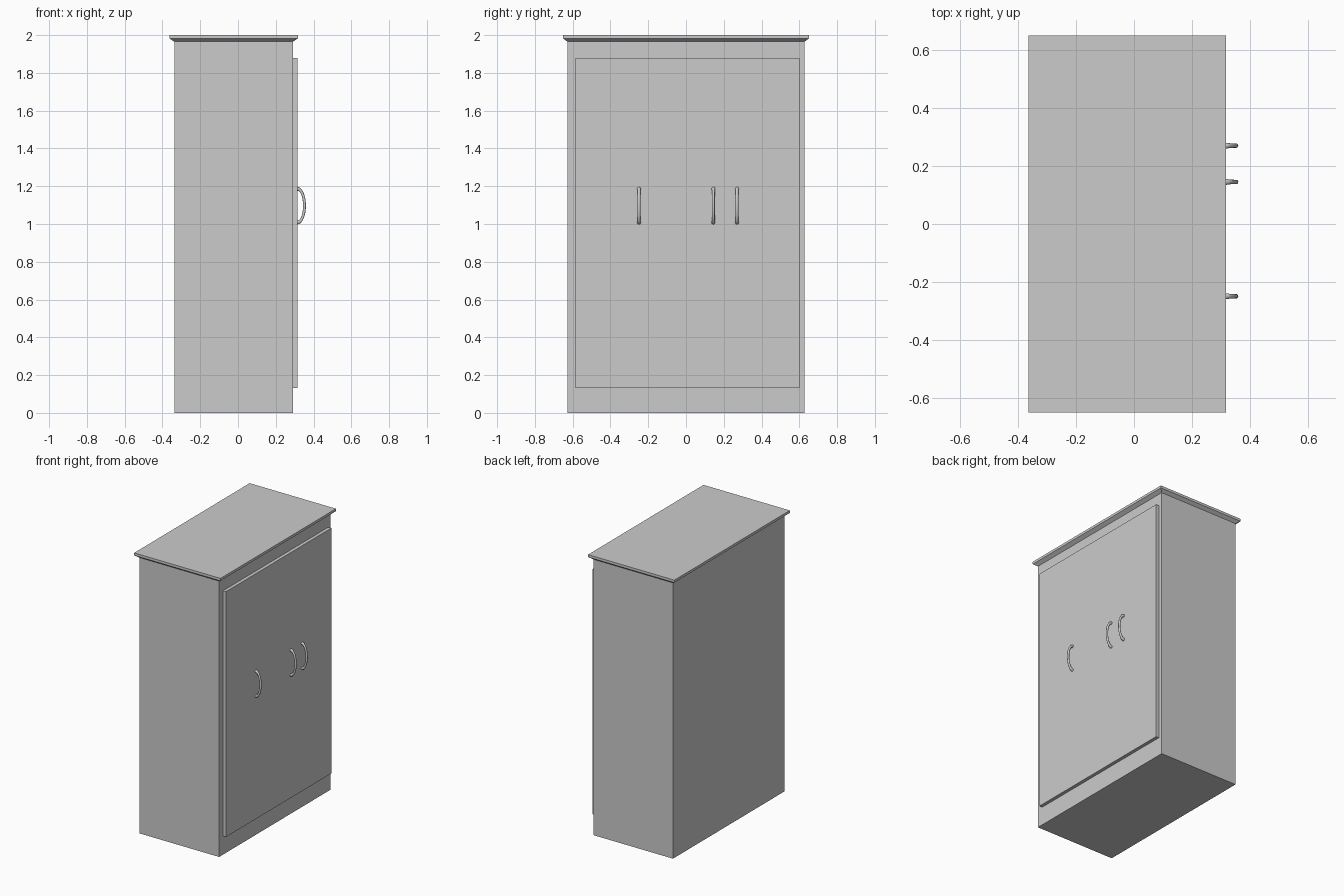
import bpy, bmesh
from math import pi, sin, cos

if "Cube" in bpy.data.objects:
    bpy.data.objects.remove(bpy.data.objects["Cube"])


def add_mesh(name, bm):
    bmesh.ops.recalc_face_normals(bm, faces=bm.faces)
    me = bpy.data.meshes.new(name)
    bm.to_mesh(me)
    bm.free()
    ob = bpy.data.objects.new(name, me)
    bpy.context.collection.objects.link(ob)
    return ob


def stack(name, sections):
    """Closed solid through rectangles (x0, x1, y0, y1, z), bottom to top."""
    bm = bmesh.new()
    rings = [[bm.verts.new((x, y, z)) for x, y in
              ((x0, y0), (x1, y0), (x1, y1), (x0, y1))]
             for x0, x1, y0, y1, z in sections]
    for a, b in zip(rings, rings[1:]):
        for i in range(4):
            j = (i + 1) % 4
            bm.faces.new((a[i], a[j], b[j], b[i]))
    bm.faces.new(rings[0])
    bm.faces.new(rings[-1])
    return add_mesh(name, bm)


# carcass
BX0, BX1, BY = -0.337, 0.291, 0.628
stack("cabinet_body", [(BX0, BX1, -BY, BY, 0), (BX0, BX1, -BY, BY, 1.965)])

# cornice: sloped underside below a thin slab
TX0, TX1, TY = -0.363, 0.317, 0.65
stack("cornice", [(BX0, BX1, -BY, BY, 1.965),
                  (TX0, TX1, -TY, TY, 1.982),
                  (TX0, TX1, -TY, TY, 2.0)])

# three doors side by side on the +x face
DOOR_X = 0.315
seams = [-0.585, -0.19, 0.205, 0.60]
for i, (y0, y1) in enumerate(zip(seams, seams[1:])):
    stack(f"door_{i + 1}", [(BX1, DOOR_X, y0, y1, 0.132),
                            (BX1, DOOR_X, y0, y1, 1.88)])


# bowed handles: half-ellipse tubes with slightly flared ends
def handle(name, y, n=24, sides=12):
    bm = bmesh.new()
    rings = []
    for k in range(n + 1):
        t = -pi / 2 + pi * k / n
        cx, cz = DOOR_X + 0.037 * cos(t), 1.097 + 0.089 * sin(t)
        # outward normal of the ellipse
        nx, nz = cos(t) / 0.037, sin(t) / 0.089
        length = (nx * nx + nz * nz) ** 0.5
        nx, nz = nx / length, nz / length
        r = 0.0075 + 0.0025 * abs(sin(t)) ** 12
        ring = []
        for s in range(sides):
            a = 2 * pi * s / sides
            ring.append(bm.verts.new((cx + r * cos(a) * nx, y + r * sin(a),
                                      cz + r * cos(a) * nz)))
        rings.append(ring)
    for a, b in zip(rings, rings[1:]):
        for i in range(sides):
            j = (i + 1) % sides
            bm.faces.new((a[i], a[j], b[j], b[i])).smooth = True
    bm.faces.new(rings[0])
    bm.faces.new(rings[-1])
    return add_mesh(name, bm)


for i, y in enumerate((-0.249, 0.145, 0.27)):
    handle(f"handle_{i + 1}", y)
